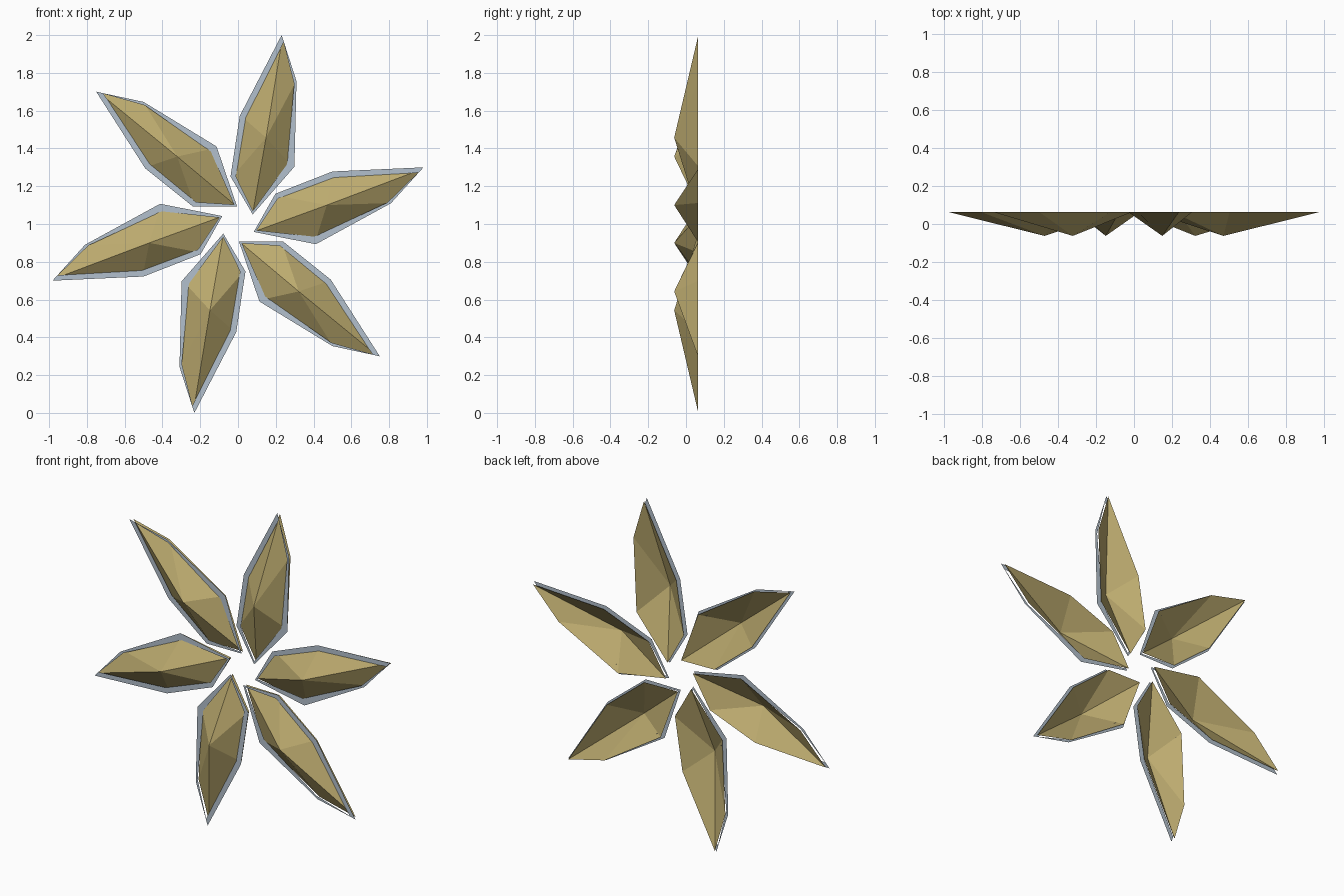
import bpy
import math
from mathutils import Matrix, Vector

cube = bpy.data.objects.get("Cube")
if cube:
    bpy.data.objects.remove(cube, do_unlink=True)


def flat_material(name, rgb):
    mat = bpy.data.materials.new(name)
    mat.use_nodes = True
    mat.diffuse_color = (*rgb, 1)
    bsdf = mat.node_tree.nodes["Principled BSDF"]
    bsdf.inputs["Base Color"].default_value = (*rgb, 1)
    bsdf.inputs["Roughness"].default_value = 0.8
    return mat


GOLD = flat_material("antique_gold", (0.51, 0.41, 0.16))
SILVER = flat_material("pale_blue_grey", (0.45, 0.53, 0.61))

# One petal in the x-z plane around the flower centre: border outline, border opening
OUTLINE = [(0.982, 0.30), (0.50, 0.278), (0.198, 0.160),
           (0.083, -0.042), (0.412, -0.107), (0.81, 0.11)]
OPENING = [(0.957, 0.272), (0.508, 0.246), (0.212, 0.135),
           (0.100, -0.033), (0.404, -0.067), (0.79, 0.113)]
PEAK = (0.47, 0.10)
BACK, BORDER, FRONT = 0.0625, 0.042, -0.0625
COUNT = 6


def add_part(name, verts, faces, mat, turn):
    mesh = bpy.data.meshes.new(name)
    mesh.from_pydata(verts, [], faces)
    mesh.materials.append(mat)
    mesh.transform(Matrix.Translation((0, 0, 1)) @ Matrix.Rotation(turn, 4, "Y"))
    obj = bpy.data.objects.new(name, mesh)
    bpy.context.collection.objects.link(obj)
    return obj


def ring(points, y):
    return [Vector((x, y, z)) for x, z in points]


outer, inner = ring(OUTLINE, BORDER), ring(OPENING, BORDER)
# The open back edge of the shell lies between outline and opening
rim = [a.lerp(b, 0.35) for a, b in zip(ring(OUTLINE, BACK), ring(OPENING, BACK))]
n = len(rim)
following = [(i, (i + 1) % n) for i in range(n)]

shell_faces = [(i, j, n) for i, j in following]
border_faces = [(i, j, n + j, n + i) for i, j in following]
peak = Vector((PEAK[0], FRONT, PEAK[1]))

for k in range(COUNT):
    turn = -k * math.tau / COUNT
    # Faceted hollow petal, open at the back
    add_part(f"petal_shell_{k + 1}", rim + [peak], shell_faces, GOLD, turn)
    # Flat border around the petal
    add_part(f"petal_border_{k + 1}", outer + inner, border_faces, SILVER, turn)
